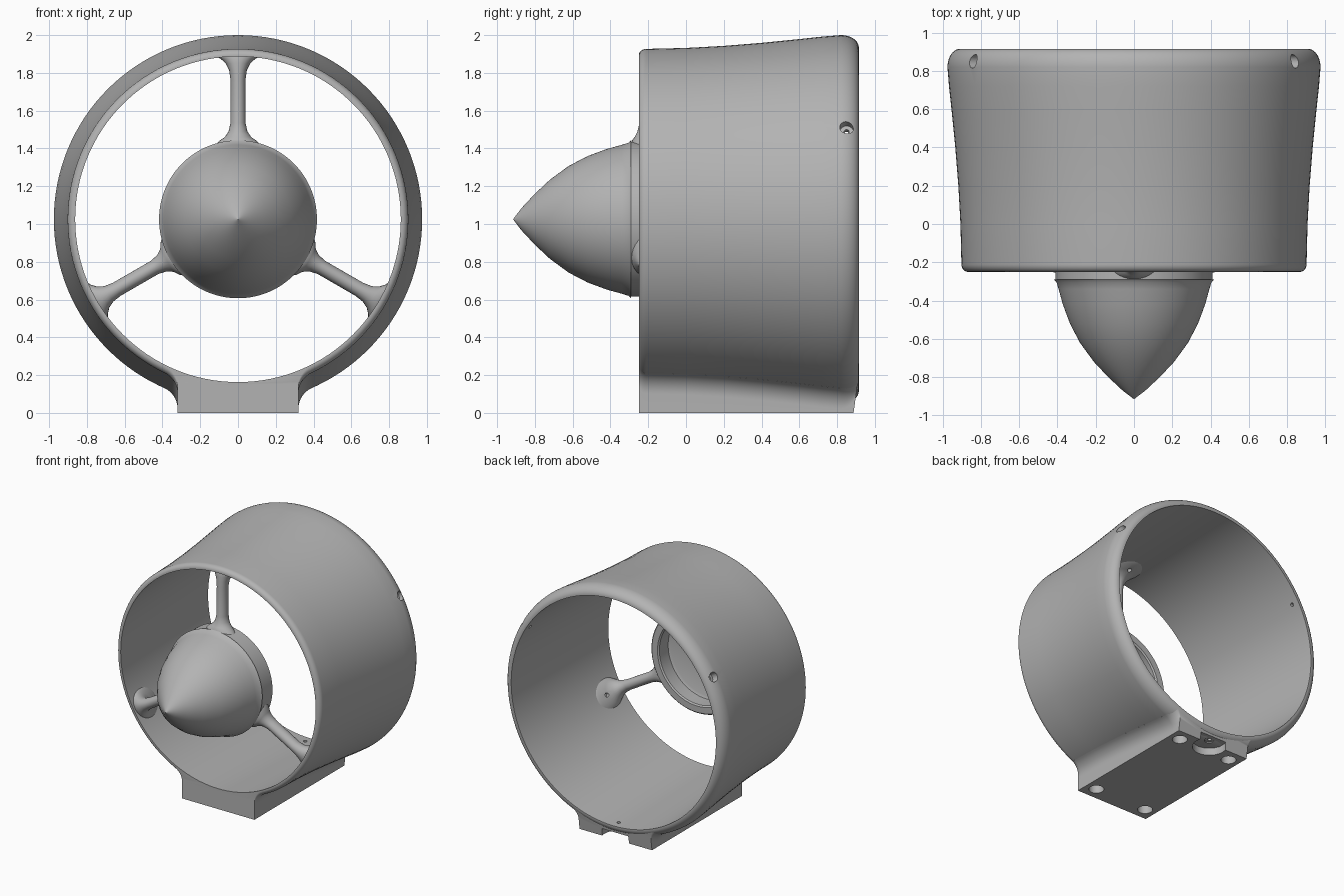
import bpy, bmesh, math
from mathutils import Vector, Matrix

cube = bpy.data.objects.get("Cube")
if cube:
    bpy.data.objects.remove(cube, do_unlink=True)

AXIS_Z = 1.025
SEG = 128

grey = bpy.data.materials.new("plain grey")
grey.use_nodes = True
grey.diffuse_color = (0.45, 0.45, 0.45, 1)
grey.node_tree.nodes["Principled BSDF"].inputs["Base Color"].default_value = (0.45, 0.45, 0.45, 1)


def make(name, bm):
    bmesh.ops.recalc_face_normals(bm, faces=bm.faces)
    mesh = bpy.data.meshes.new(name)
    bm.to_mesh(mesh)
    bm.free()
    mesh.materials.append(grey)
    ob = bpy.data.objects.new(name, mesh)
    bpy.context.collection.objects.link(ob)
    return ob


def activate(ob):
    bpy.ops.object.select_all(action='DESELECT')
    ob.select_set(True)
    bpy.context.view_layer.objects.active = ob


def smooth(ob, angle=32):
    activate(ob)
    bpy.ops.object.shade_smooth_by_angle(angle=math.radians(angle))


def loft(bm, rings, loop=False):
    """Skin closed rings of points, capping the ends unless looped."""
    vs = [[bm.verts.new(p) for p in ring] for ring in rings]
    n = len(vs[0])
    for a, b in zip(vs, vs[1:] + vs[:1] if loop else vs[1:]):
        for i in range(n):
            bm.faces.new((a[i], a[(i + 1) % n], b[(i + 1) % n], b[i]))
    if not loop:
        bm.faces.new(vs[0])
        bm.faces.new(vs[-1])


def circle(y, r):
    return [(r * math.cos(2 * math.pi * i / SEG), y, AXIS_Z + r * math.sin(2 * math.pi * i / SEG))
            for i in range(SEG)]


def lathe(name, profile, loop=False):
    bm = bmesh.new()
    loft(bm, [circle(y, r) for y, r in profile], loop)
    return make(name, bm)


def corner(cy, cr, ry, rr, a0, a1, n=8):
    """Rounded corner of a profile, in (y, radius)."""
    angles = [math.radians(a0 + (a1 - a0) * i / n) for i in range(n + 1)]
    return [(cy + ry * math.cos(a), cr + rr * math.sin(a)) for a in angles]


def radial(angle, r, y):
    a = math.radians(angle)
    return Vector((r * math.cos(a), y, AXIS_Z + r * math.sin(a)))


def add_pin(bm, p, q, radius):
    """Cylinder between two points."""
    axis = q - p
    rot = axis.to_track_quat('Z', 'Y').to_matrix().to_4x4()
    bmesh.ops.create_cone(bm, cap_ends=True, segments=24, radius1=radius, radius2=radius,
                          depth=axis.length, matrix=Matrix.Translation((p + q) / 2) @ rot)


def cut(ob, pins):
    for p, q, radius in pins:
        bm = bmesh.new()
        add_pin(bm, p, q, radius)
        cutter = make("cutter", bm)
        cutter.hide_render = True
        mod = ob.modifiers.new("hole", 'BOOLEAN')
        mod.operation = 'DIFFERENCE'
        mod.solver = 'EXACT'
        mod.object = cutter
        activate(ob)
        bpy.ops.object.modifier_apply(modifier=mod.name)
        bpy.data.objects.remove(cutter, do_unlink=True)


# Duct: flared ring with rounded lips
def inner(y):
    return 0.862 + 0.043 * (y + 0.25) / 1.165


outer = corner(-0.21, 0.868, 0.04, 0.034, 180, 90)
outer += [(0, 0.907), (0.2, 0.918), (0.4, 0.934), (0.6, 0.954), (0.72, 0.967)]
outer += corner(0.82, 0.91, 0.095, 0.065, 90, 0, 10)
inside = [(y, inner(y)) for y in (0.915, 0.6, 0.3, 0, -0.25)]
duct = lathe("duct", outer + inside, loop=True)

# Screw holes near the rear lip: a counterbore and a thin through hole
SCREW_ANGLES = (30, 150, 270)
pins = []
for a in SCREW_ANGLES:
    pins.append((radial(a, 0.925, 0.85), radial(a, 1.1, 0.85), 0.036))
    pins.append((radial(a, 0.8, 0.85), radial(a, 1.1, 0.85), 0.014))
cut(duct, pins)
smooth(duct)


# Mounting foot: block blended into the duct by fillets
def foot_section(y, R):
    half, f = 0.32, 0.12
    zc = AXIS_Z - math.sqrt((R + f) ** 2 - (half + f) ** 2)
    end = math.atan2(AXIS_Z - zc, -(half + f))
    side = [(half, 0)]
    for i in range(11):
        a = math.pi + (end - math.pi) * i / 10
        side.append((half + f + f * math.cos(a), zc + f * math.sin(a)))
    x, z = side[-1]
    top, r = math.atan2(x, AXIS_Z - z), inner(y) + 0.003
    for i in range(13):
        a = top * (1 - i / 12)
        side.append((r * math.sin(a), AXIS_Z - r * math.cos(a)))
    pts = side + [(-x, z) for x, z in reversed(side[:-1])]
    lean = max(0, (y - 0.8) / 0.115) * 0.028
    return [(x, y - lean * max(0, 1 - z / 0.2), z) for x, z in pts]


bm = bmesh.new()
loft(bm, [foot_section(y, R) for y, R in outer])
foot = make("mounting_foot", bm)
pins = [(Vector((sx * 0.23, y, -0.1)), Vector((sx * 0.23, y, 0.09)), 0.055)
        for sx in (-1, 1) for y in (-0.15, 0.79)]
pins.append((Vector((0, 0.85, -0.1)), Vector((0, 0.85, 0.06)), 0.125))
pins.append((Vector((0, 0.85, -0.1)), Vector((0, 0.85, 0.3)), 0.014))
cut(foot, pins)
smooth(foot)

# Nose cone
nose = [(-0.915, 0.001), (-0.87, 0.06), (-0.8, 0.135), (-0.72, 0.21), (-0.62, 0.283),
        (-0.52, 0.335), (-0.42, 0.372), (-0.34, 0.394), (-0.305, 0.405), (-0.29, 0.418)]
smooth(lathe("nose_cone", nose), 25)

# Hub cup, hollow at the back
cup = [(-0.292, 0.41), (-0.15, 0.41), (-0.14, 0.4), (-0.14, 0.35), (-0.15, 0.34),
       (-0.26, 0.34), (-0.27, 0.32), (-0.27, 0.01)]
smooth(lathe("hub_cup", cup))

# Struts: (radius, half width, front y, back y)
stations = [(0.385, 0.125, -0.29, -0.15), (0.415, 0.1, -0.288, -0.147), (0.435, 0.07, -0.272, -0.146),
            (0.465, 0.05, -0.257, -0.145), (0.51, 0.04, -0.246, -0.145), (0.74, 0.04, -0.242, -0.145),
            (0.79, 0.047, -0.24, -0.135), (0.825, 0.065, -0.238, -0.105),
            (0.848, 0.09, -0.236, -0.05), (0.862, 0.115, -0.232, 0.02), (0.872, 0.125, -0.228, 0.04)]
for name, angle in (("top", 90), ("right", 210), ("left", 330)):
    a = math.radians(angle)
    tangent = Vector((-math.sin(a), 0, math.cos(a)))
    rings = []
    for r, w, front, back in stations:
        ring = []
        for i in range(24):
            t = 2 * math.pi * i / 24
            y = (front + back) / 2 + (back - front) / 2 * math.sin(t)
            ring.append(radial(angle, r, y) + tangent * w * math.cos(t))
        rings.append(ring)
    bm = bmesh.new()
    loft(bm, rings)
    strut = make(name + "_strut", bm)
    cut(strut, [(radial(angle, 0.8, -0.05), radial(angle, 0.866, -0.05), 0.016)])
    smooth(strut, 45)
